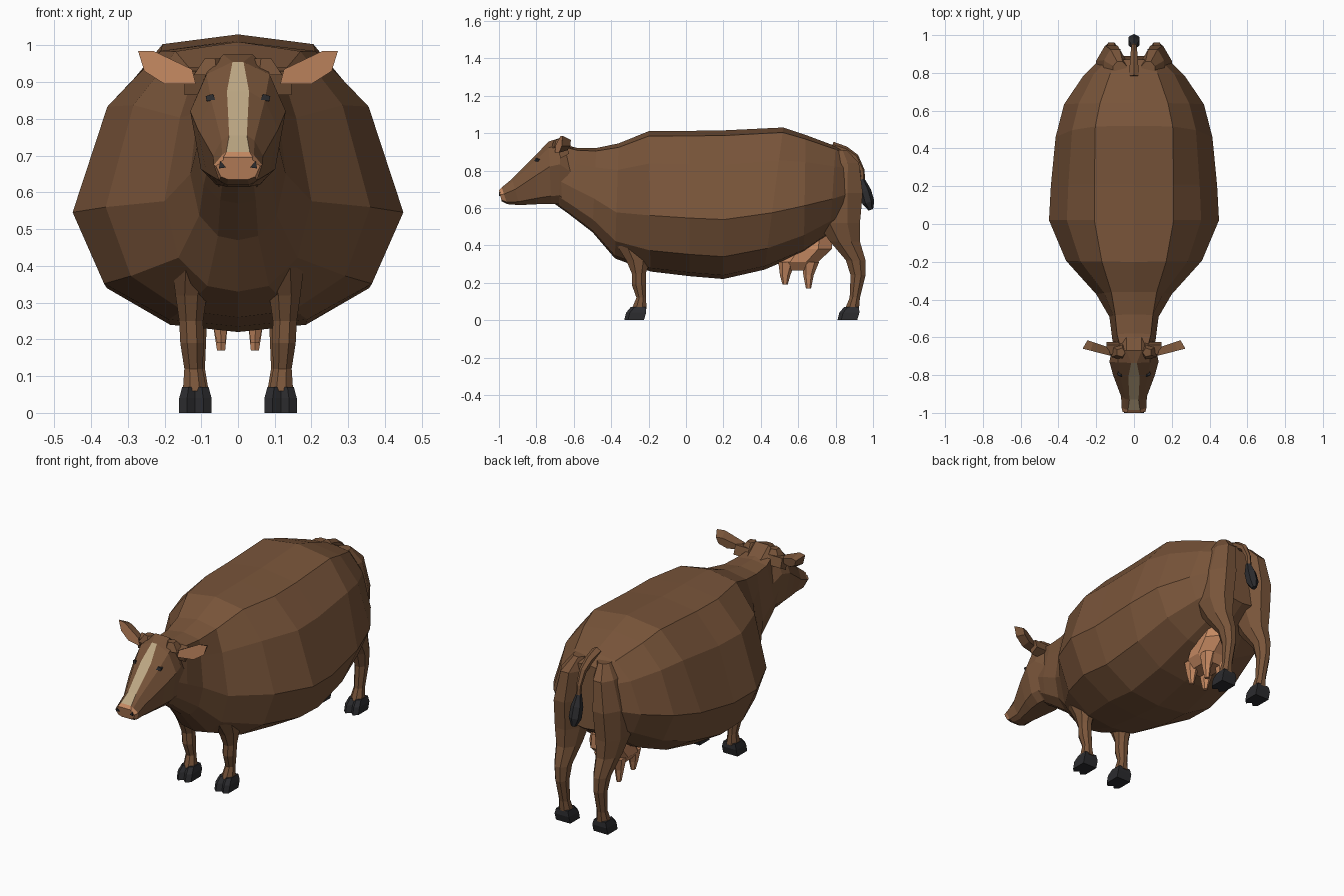
import bpy, bmesh, math
from mathutils import Vector


def material(name, rgb):
    m = bpy.data.materials.new(name)
    m.diffuse_color = (*rgb, 1)
    return m


BROWN = material("brown_hide", (0.19, 0.09, 0.042))
PEACH = material("peach_skin", (0.56, 0.25, 0.12))
CREAM = material("cream_blaze", (0.51, 0.39, 0.23))
DARK = material("dark_horn", (0.025, 0.025, 0.028))


def loft(name, rings, mats, pick=lambda i, j: 0, mirror=False):
    """Skin a list of equal-length rings, capping both ends (cap band is -1)."""
    bm = bmesh.new()
    vs = [[bm.verts.new(p) for p in r] for r in rings]
    n = len(rings[0])
    for i in range(len(vs) - 1):
        for j in range(n):
            k = (j + 1) % n
            bm.faces.new((vs[i][j], vs[i][k], vs[i+1][k], vs[i+1][j])).material_index = pick(i, j)
    bm.faces.new(vs[0]).material_index = pick(-1, 0)
    bm.faces.new(vs[-1])
    bmesh.ops.recalc_face_normals(bm, faces=bm.faces)
    me = bpy.data.meshes.new(name)
    bm.to_mesh(me)
    bm.free()
    for m in mats:
        me.materials.append(m)
    ob = bpy.data.objects.new(name, me)
    bpy.context.collection.objects.link(ob)
    if mirror:
        ob.modifiers.new("mirror", 'MIRROR')
    return ob


def both_sides(half):
    """Complete a half ring (top to bottom) with its mirror image."""
    return half + [(-x, y, z) for x, y, z in reversed(half) if x > 1e-5]


def oval(x, y, z, rx, ry, n=8):
    a = [2 * math.pi * (k + 0.5) / n for k in range(n)]
    return [(x + rx * math.cos(t) / math.cos(math.pi / n),
             y + ry * math.sin(t) / math.cos(math.pi / n), z) for t in a]


# Neck and barrel: y at top, y at bottom, top z, bottom z, half width, half width of flat back
def body_ring(yt, yb, zt, zb, w, b):
    h = zt - zb
    prof = [(0, 1.0), (b, 0.965), (max(0.79 * w, b * 1.1), 0.77), (w, 0.40),
            (0.81 * w, 0.15), (0.42 * w, 0.025), (0, 0)]
    return both_sides([(x, yb + (yt - yb) * f, zb + h * f) for x, f in prof])


stations = [(-0.66, -0.70, 0.94, 0.62, 0.10, 0.07), (-0.58, -0.63, 0.92, 0.57, 0.115, 0.09),
            (-0.48, -0.50, 0.92, 0.47, 0.13, 0.10), (-0.36, -0.38, 0.945, 0.33, 0.20, 0.12),
            (-0.20, -0.19, 1.01, 0.26, 0.36, 0.17), (0.02, 0.02, 1.012, 0.235, 0.45, 0.21),
            (0.21, 0.20, 1.015, 0.22, 0.44, 0.21), (0.52, 0.42, 1.03, 0.27, 0.415, 0.205),
            (0.64, 0.63, 0.99, 0.36, 0.37, 0.18), (0.80, 0.77, 0.93, 0.46, 0.27, 0.125),
            (0.87, 0.89, 0.89, 0.54, 0.17, 0.08)]
loft("body", [body_ring(*s) for s in stations], [BROWN])


# Head with blaze and muzzle
def head_ring(yt, yb, zt, zb, w, s):
    h = zt - zb
    prof = [(s, 1.0), (0.66 * w, 0.9), (w, 0.6), (0.78 * w, 0.13), (0.45 * w, 0)]
    return both_sides([(x, yb + (yt - yb) * f, zb + h * f) for x, f in prof])


head = [(-1.0, -0.985, 0.695, 0.635, 0.06, 0.04), (-0.985, -0.955, 0.71, 0.62, 0.066, 0.032),
        (-0.93, -0.89, 0.755, 0.615, 0.068, 0.024), (-0.81, -0.79, 0.875, 0.62, 0.11, 0.03),
        (-0.735, -0.72, 0.955, 0.62, 0.13, 0.015), (-0.67, -0.68, 0.975, 0.62, 0.12, 0.04),
        (-0.60, -0.64, 0.92, 0.60, 0.10, 0.04)]


def head_paint(i, j):
    if i < 1:
        return 1 if j not in (3, 4, 5) else 0
    return 2 if j == 9 and i < 4 else 0


loft("head", [head_ring(*s) for s in head], [BROWN, PEACH, CREAM], head_paint)

# Poll tufts between the ears
loft("poll_tuft", [oval(0.075, -0.675, 0.92, 0.045, 0.04, 5), oval(0.07, -0.68, 0.965, 0.02, 0.02, 5)],
     [BROWN], mirror=True)

# Ears: brown backs with a peach inner face
ear = [(0.115, 0.895), (0.20, 0.895), (0.255, 0.93), (0.272, 0.985), (0.23, 0.985), (0.125, 0.935)]
front = [(x, -0.70 + 0.04 * (x - 0.115) / 0.157 + dy, z)
         for (x, z), dy in zip(ear, (0.0, 0.0, 0, 0, 0, 0.0))]
back = [(0.17 + (x - 0.17) * 0.75, y + 0.045, 0.93 + (z - 0.93) * 0.6) for x, y, z in front]
loft("ear", [front, back], [BROWN, PEACH], lambda i, j: 1 if i < 0 else 0, True)
loft("ear_base", [[(x, y, z) for y, z in ((-0.69, 0.93), (-0.64, 0.94), (-0.625, 0.89), (-0.67, 0.865))]
                  for x in (0.06, 0.145)], [BROWN], mirror=True)

# Eyes and nostrils
loft("eye", [[(0.062, -0.812, 0.852), (0.085, -0.80, 0.848), (0.088, -0.80, 0.862), (0.068, -0.802, 0.868)],
             [(0.06, -0.76, 0.852), (0.075, -0.76, 0.848), (0.08, -0.76, 0.86), (0.065, -0.76, 0.863)]],
     [DARK], mirror=True)
loft("nostril", [[(0.032, y, 0.668), (0.052, y, 0.665), (0.048, y, 0.685)] for y in (-1.0, -0.97)],
     [DARK], mirror=True)


# Legs: z, y front, y back, x inner, x outer
def leg(name, rows):
    loft(name, [oval((a + b) / 2, (f + r) / 2, z, (b - a) / 2, (r - f) / 2) for z, f, r, a, b in rows],
         [BROWN], mirror=True)


leg("front_leg", [(0.56, -0.42, -0.20, 0.04, 0.15), (0.40, -0.37, -0.19, 0.05, 0.18),
                  (0.32, -0.32, -0.19, 0.085, 0.17), (0.25, -0.29, -0.215, 0.095, 0.16),
                  (0.19, -0.29, -0.215, 0.093, 0.157), (0.12, -0.265, -0.215, 0.096, 0.146),
                  (0.06, -0.29, -0.21, 0.085, 0.15)])
leg("hind_leg", [(0.91, 0.78, 0.86, 0.04, 0.11), (0.84, 0.72, 0.925, 0.04, 0.16),
                 (0.68, 0.67, 0.945, 0.04, 0.20), (0.52, 0.70, 0.93, 0.05, 0.20),
                 (0.42, 0.77, 0.93, 0.065, 0.18), (0.32, 0.855, 0.96, 0.08, 0.16),
                 (0.24, 0.88, 0.96, 0.085, 0.15), (0.12, 0.875, 0.93, 0.09, 0.142),
                 (0.06, 0.85, 0.925, 0.08, 0.15)])

# Cloven hooves, two toes per foot
for part, y in (("front_hoof", -0.275), ("hind_hoof", 0.865)):
    for k, (a, b) in enumerate(((0.072, 0.117), (0.117, 0.16))):
        m = 0.008
        rings = []
        for z, f, r, g in ((0.07, -0.02, 0.06, m), (0.04, -0.045, 0.062, 0), (0.0, -0.055, 0.05, 0)):
            lo, hi = (a + g, b) if k == 0 else (a, b - g)
            rings.append([(lo, y + f + 0.02, z), ((lo + hi) / 2, y + f, z), (hi, y + f + 0.02, z),
                          (hi, y + r, z), (lo, y + r, z)])
        loft(f"{part}_toe_{k + 1}", rings, [DARK], mirror=True)

# Udder and four teats
loft("udder", [oval(0, y, z, rx, ry) for z, y, rx, ry in
               ((0.46, 0.67, 0.08, 0.11), (0.38, 0.655, 0.10, 0.125), (0.31, 0.60, 0.095, 0.105),
                (0.265, 0.595, 0.06, 0.08))], [PEACH])
for k, (y, z) in enumerate(((0.53, 0.19), (0.655, 0.17))):
    loft(f"teat_{k + 1}", [oval(0.05, y + 0.01, 0.31, 0.035, 0.04, 6), oval(0.048, y, 0.24, 0.02, 0.024, 6),
                           oval(0.046, y, z, 0.011, 0.012, 6)], [PEACH], mirror=True)


# Tail and tuft swept along a bent path in the middle plane
def sweep(name, path, mat):
    rings = []
    for i, (y, z, r) in enumerate(path):
        p, q = path[max(i - 1, 0)], path[min(i + 1, len(path) - 1)]
        d = Vector((0, q[0] - p[0], q[1] - p[1])).normalized()
        side = Vector((0, -d.z, d.y))
        c = Vector((0, y, z))
        rings.append([tuple(c + Vector((r, 0, 0)) * math.cos(t) + side * r * math.sin(t))
                      for t in (math.pi * (2 * k + 1) / 6 for k in range(6))])
    loft(name, rings, [mat])


sweep("tail", [(0.78, 0.925, 0.03), (0.85, 0.905, 0.025), (0.905, 0.87, 0.02),
               (0.94, 0.80, 0.015), (0.945, 0.72, 0.014)], BROWN)
sweep("tail_tuft", [(0.94, 0.755, 0.014), (0.958, 0.69, 0.032), (0.975, 0.63, 0.033),
                    (0.988, 0.59, 0.013)], DARK)
